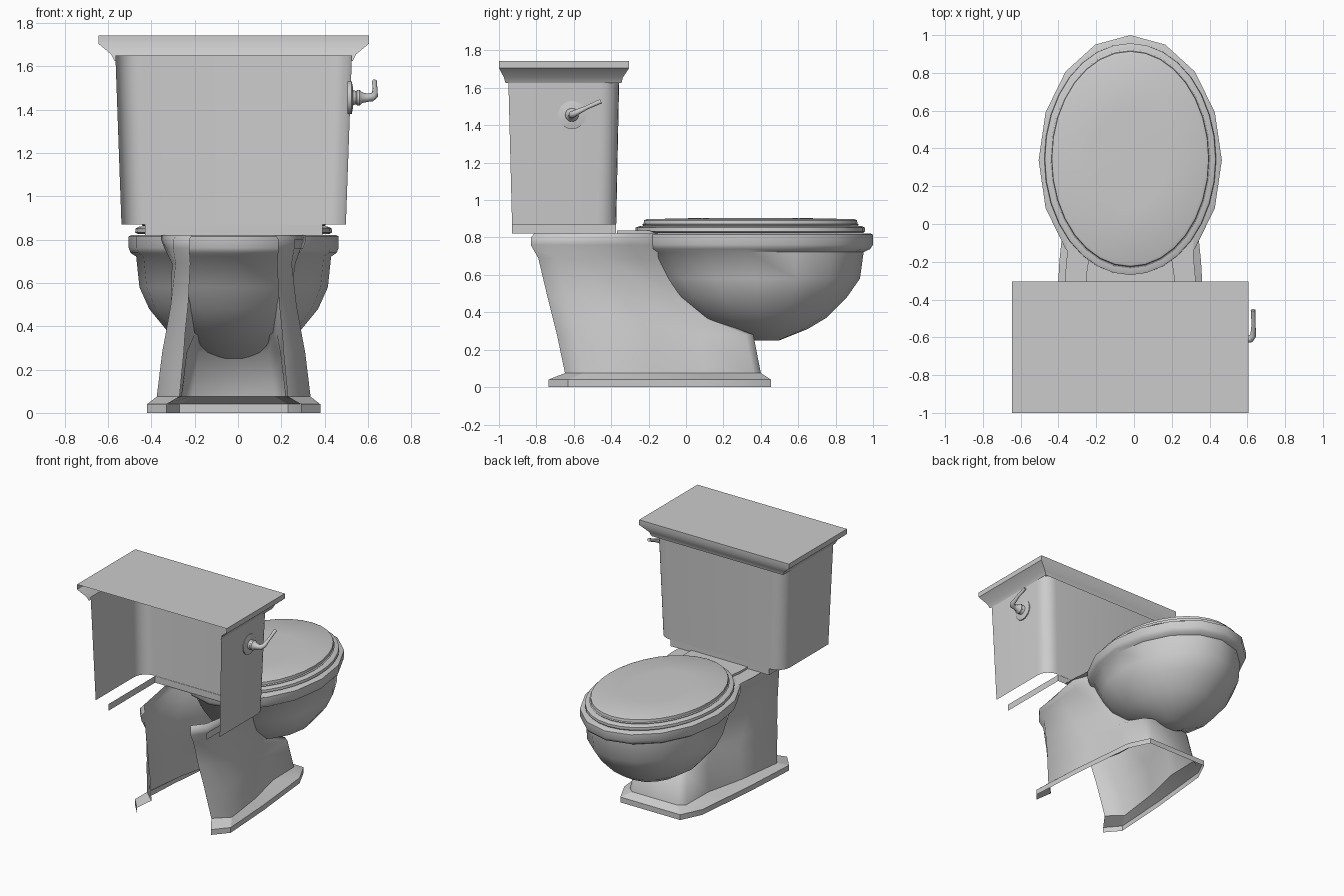
import bpy, bmesh, math

CX = -0.02  # symmetry plane of the body


def finish(name, bm, angle=35):
    bmesh.ops.recalc_face_normals(bm, faces=bm.faces)
    me = bpy.data.meshes.new(name)
    bm.to_mesh(me)
    bm.free()
    ob = bpy.data.objects.new(name, me)
    bpy.context.collection.objects.link(ob)
    bpy.ops.object.select_all(action='DESELECT')
    ob.select_set(True)
    bpy.context.view_layer.objects.active = ob
    bpy.ops.object.shade_smooth_by_angle(angle=math.radians(angle))
    return ob


def loft(name, rows, closed=False, cap_first=False, cap_last=False, skip=None, angle=35):
    """Skin rows of points; skip(row, col) leaves a quad out."""
    bm = bmesh.new()
    vs = [[bm.verts.new(p) for p in row] for row in rows]
    n = len(rows[0])
    for i in range(len(rows) - 1):
        for j in range(n if closed else n - 1):
            if skip and skip(i, j):
                continue
            k = (j + 1) % n
            bm.faces.new((vs[i][j], vs[i][k], vs[i + 1][k], vs[i + 1][j]))
    if cap_first:
        bm.faces.new(vs[0])
    if cap_last:
        bm.faces.new(vs[-1])
    return finish(name, bm, angle)


def oval(z, hw, y0, y1, n):
    cy, b = (y0 + y1) / 2, (y1 - y0) / 2
    return [(CX + hw * math.cos(2 * math.pi * i / n), cy + b * math.sin(2 * math.pi * i / n), z)
            for i in range(n)]


def mirrored(half, z):
    """Open outline, from one rear end round the front to the other."""
    return ([(CX - x, y, z) for x, y in half] +
            [(CX + x, y, z) for x, y in reversed(half)])


def u_shape(z, hw, yb, yf, r=0.0, n=6):
    half = [(hw, yb)]
    if r:
        for i in range(n + 1):
            a = math.pi / 2 * i / n
            half.append((hw - r + r * math.cos(a), yf - r + r * math.sin(a)))
    else:
        half.append((hw, yf))
    return mirrored(half, z)


# Tank: wall open at the back, with a narrower lip below
loft("tank_wall", [u_shape(0.87, 0.518, -0.93, -0.373, 0.1),
                   u_shape(1.65, 0.546, -0.95, -0.357, 0.1)])
loft("tank_lip", [u_shape(0.82, 0.41, -0.93, -0.375),
                  u_shape(0.87, 0.41, -0.93, -0.375)])

# Tank lid with flared moulding, open at the back
loft("tank_lid", [u_shape(1.625, 0.55, -0.965, -0.345),
                  u_shape(1.655, 0.565, -0.973, -0.338),
                  u_shape(1.705, 0.625, -1.0, -0.305),
                  u_shape(1.743, 0.625, -1.0, -0.305)], cap_last=True)

# Flush handle: rosette and stem turned about x, then the lever
HY, HZ = -0.61, 1.455
turned = [(0.505, 0.075), (0.525, 0.075), (0.53, 0.05), (0.532, 0.035), (0.545, 0.03),
          (0.55, 0.036), (0.562, 0.036), (0.575, 0.024), (0.605, 0.018)]
loft("handle_stem", [[(x, HY + r * math.cos(a), HZ + r * math.sin(a))
                      for a in [2 * math.pi * i / 20 for i in range(20)]] for x, r in turned],
     closed=True, cap_last=True)
cu = bpy.data.curves.new("handle_lever", 'CURVE')
cu.dimensions = '3D'
cu.bevel_depth = 0.014
cu.bevel_resolution = 2
cu.use_fill_caps = True
path = [(0.59, HY, HZ, 1.4), (0.618, -0.608, 1.457, 1.4), (0.631, -0.59, 1.466, 1.2),
        (0.633, -0.53, 1.495, 0.8), (0.630, -0.455, 1.528, 0.9)]
sp = cu.splines.new('POLY')
sp.points.add(len(path) - 1)
for p, (x, y, z, r) in zip(sp.points, path):
    p.co = (x, y, z, 1)
    p.radius = r
bpy.context.collection.objects.link(bpy.data.objects.new("handle_lever", cu))

# Pedestal: side walls open at the back; front panel only below the bowl
levels = [
    (0.075, [(0.25, -0.647), (0.355, -0.55), (0.31, -0.2), (0.24, 0.1), (0.235, 0.36), (0.19, 0.40)]),
    (0.28, [(0.23, -0.69), (0.33, -0.59), (0.28, -0.2), (0.215, 0.08), (0.21, 0.32), (0.16, 0.36)]),
    (0.36, [(0.225, -0.71), (0.315, -0.61), (0.27, -0.25), (0.20, 0.02), (0.18, 0.12), (0.14, 0.15)]),
    (0.50, [(0.21, -0.745), (0.29, -0.65), (0.26, -0.35), (0.215, -0.1), (0.19, 0.0), (0.17, 0.04)]),
    (0.69, [(0.20, -0.79), (0.268, -0.70), (0.285, -0.45), (0.265, -0.25), (0.24, -0.15), (0.22, -0.1)]),
    (0.76, [(0.205, -0.83), (0.28, -0.74), (0.31, -0.45), (0.32, -0.30), (0.29, -0.18), (0.26, -0.12)]),
    (0.80, [(0.205, -0.83), (0.28, -0.74), (0.32, -0.45), (0.335, -0.30), (0.29, -0.18), (0.26, -0.12)]),
    (0.822, [(0.19, -0.81), (0.26, -0.72), (0.31, -0.45), (0.335, -0.30), (0.29, -0.18), (0.26, -0.12)]),
]
loft("pedestal", [mirrored(h, z) for z, h in levels],
     skip=lambda i, j: j == 5 and i >= 2, angle=60)

# Foot moulding round the pedestal
foot = [(0.31, -0.735), (0.40, -0.63), (0.375, -0.2), (0.345, 0.1), (0.325, 0.3), (0.25, 0.455)]
loft("foot", [mirrored(foot, 0.0), mirrored(foot, 0.04), mirrored(levels[0][1], 0.075)], angle=25)

# Deck between bowl and tank
deck = [(0.345, -0.38), (0.345, -0.28), (0.335, -0.17), (0.335, -0.08)]
bm = bmesh.new()
bm.faces.new([bm.verts.new(p) for p in mirrored(deck, 0.822)])
finish("deck", bm)

# Bowl with rolled rim
bowl = [(0.822, 0.36, -0.2, 0.88), (0.822, 0.47, -0.31, 0.985), (0.815, 0.485, -0.325, 1.0),
        (0.762, 0.485, -0.325, 1.0), (0.738, 0.475, -0.31, 0.985),
        (0.722, 0.45, -0.275, 0.95), (0.58, 0.435, -0.18, 0.93), (0.48, 0.39, -0.10, 0.86),
        (0.37, 0.30, 0.03, 0.75), (0.31, 0.20, 0.2, 0.65), (0.25, 0.08, 0.36, 0.5)]
loft("bowl", [oval(*r, 16) for r in bowl], closed=True, cap_last=True, angle=50)

# Seat and its cover
seat = [(0.825, 0.44, -0.25, 0.95), (0.833, 0.455, -0.27, 0.957), (0.852, 0.452, -0.27, 0.957),
        (0.86, 0.435, -0.25, 0.94), (0.86, 0.38, -0.2, 0.89)]
loft("seat", [oval(*r, 32) for r in seat], closed=True)
cover = [(0.862, 0.42, -0.23, 0.92), (0.868, 0.425, -0.235, 0.925), (0.873, 0.417, -0.227, 0.917),
         (0.892, 0.415, -0.224, 0.914), (0.898, 0.40, -0.21, 0.90), (0.904, 0.2, 0.07, 0.62)]
loft("seat_cover", [oval(*r, 32) for r in cover], closed=True, cap_last=True)

# Hinge plate behind the seat
hinge = [(0.235, -0.37), (0.235, -0.28), (0.215, -0.15)]
loft("hinge_plate", [mirrored(hinge, 0.822), mirrored(hinge, 0.838)],
     closed=True, cap_first=True, cap_last=True)
